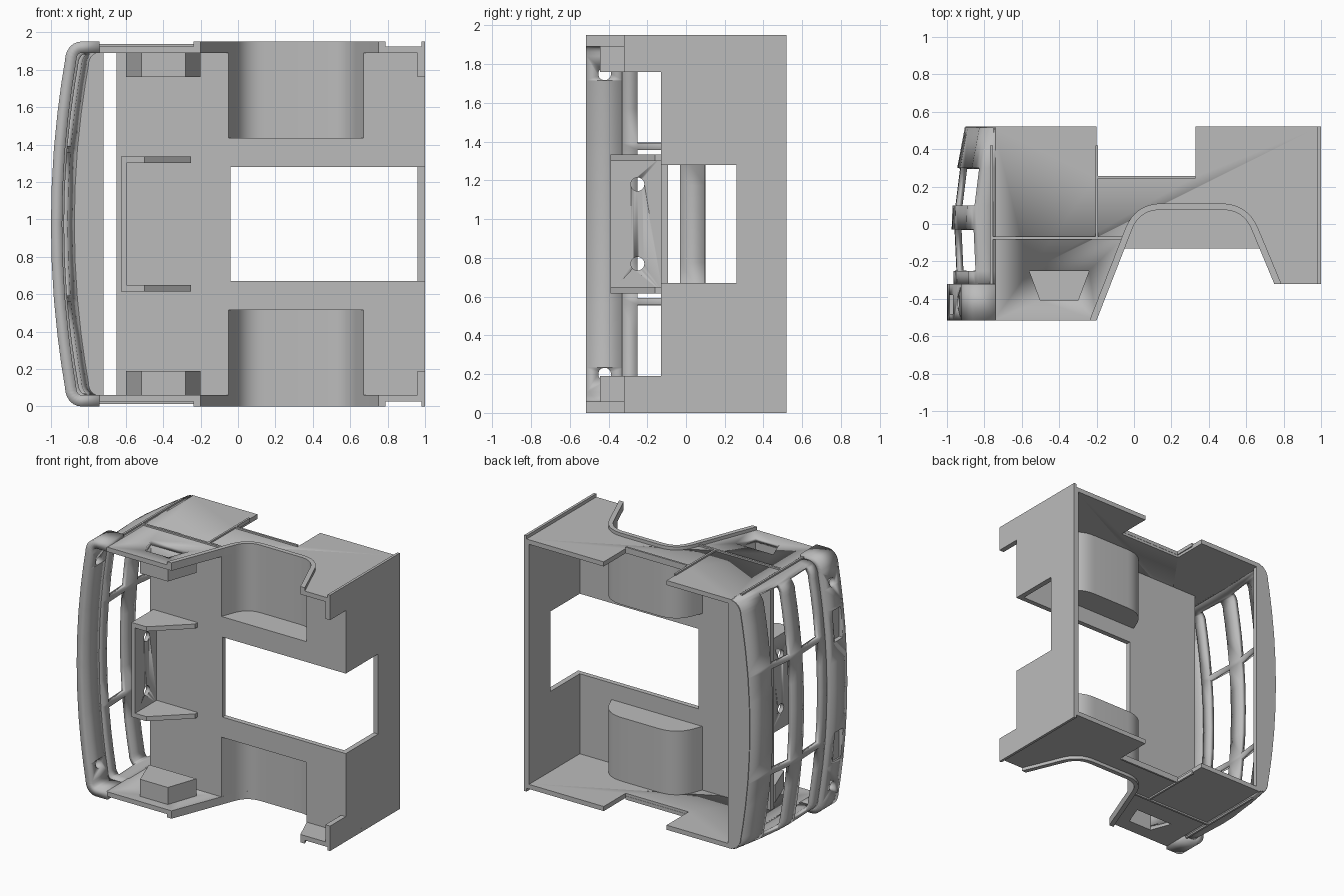
import bpy, bmesh, math
from mathutils import Vector

MID = 0.975  # mirror plane height

cube = bpy.data.objects.get("Cube")
if cube:
    bpy.data.objects.remove(cube, do_unlink=True)

grey = bpy.data.materials.new("plain grey")
grey.use_nodes = True
grey.diffuse_color = (0.5, 0.5, 0.5, 1)
grey.node_tree.nodes["Principled BSDF"].inputs["Base Color"].default_value = (0.5, 0.5, 0.5, 1)


def activate(ob):
    bpy.ops.object.select_all(action='DESELECT')
    ob.select_set(True)
    bpy.context.view_layer.objects.active = ob


def finish(name, bm):
    mesh = bpy.data.meshes.new(name)
    bm.to_mesh(mesh)
    bm.free()
    ob = bpy.data.objects.new(name, mesh)
    bpy.context.collection.objects.link(ob)
    mesh.materials.append(grey)
    activate(ob)
    bpy.ops.object.shade_smooth_by_angle(angle=math.radians(30))
    return ob


def prism(name, axis, pts, lo, hi, both=False):
    """Extrude an outline along an axis, optionally repeated on the other side."""
    place = {'x': lambda a, b, c: (c, a, b),
             'y': lambda a, b, c: (a, c, b),
             'z': lambda a, b, c: (a, b, c)}[axis]
    bm = bmesh.new()
    for flip in ([False, True] if both else [False]):
        rings = []
        for c in (lo, hi):
            cos = [Vector(place(a, b, c)) for a, b in pts]
            if flip:
                for co in cos:
                    co.z = 2 * MID - co.z
            rings.append([bm.verts.new(co) for co in cos])
        bm.faces.new(rings[0])
        bm.faces.new(rings[1])
        n = len(pts)
        for i in range(n):
            j = (i + 1) % n
            bm.faces.new((rings[0][i], rings[0][j], rings[1][j], rings[1][i]))
    bmesh.ops.recalc_face_normals(bm, faces=bm.faces)
    return finish(name, bm)


def rect(a0, a1, b0, b1):
    return [(a0, b0), (a1, b0), (a1, b1), (a0, b1)]


def circle(a, b, r, n=24):
    return [(a + r * math.cos(2 * math.pi * i / n), b + r * math.sin(2 * math.pi * i / n))
            for i in range(n)]


def symmetric(pts):
    return pts + [(a, 2 * MID - b) for a, b in reversed(pts)]


def cut(ob, cutter):
    mod = ob.modifiers.new("cut", 'BOOLEAN')
    mod.object, mod.solver = cutter, 'EXACT'
    activate(ob)
    bpy.ops.object.modifier_apply(modifier=mod.name)
    bpy.data.objects.remove(cutter, do_unlink=True)


# Wheel arch outline, offset outwards
def arch(off, y_left, y_right):
    top = 0.075 + off
    left = Vector((-0.2 + (y_left + 0.515) / 2.57 - 1.075 * off, y_left))
    right = Vector((0.75 - (y_right + 0.32) / 2.4 + 1.083 * off, y_right))
    c1 = Vector((0.03 - 0.685 * off, top))
    c2 = Vector((0.585 + 0.67 * off, top))
    pts = [left]
    for a, c, b in ((left, c1, c2), (c1, c2, right)):
        p = c + (a - c).normalized() * (0.11 + off)
        q = c + (b - c).normalized() * (0.11 + off)
        for i in range(9):
            t = i / 8
            pts.append(p * (1 - t) ** 2 + c * 2 * t * (1 - t) + q * t * t)
    pts.append(right)
    return [tuple(p) for p in pts]


# Bowed front outline with rounded corners, in x and z
SPANS = [0, 0.2, 0.385, 0.42, 0.6, 0.75]
CORNER = 6


def bow(xc, h):
    a = h - 0.1
    half = [(xc + 0.075 * (t / a) ** 2, t) for t in SPANS]
    for i in range(CORNER + 1):
        th = math.pi / 2 * i / CORNER
        half.append((xc + 0.075 + 0.085 * (1 - math.cos(th)), a + 0.1 * math.sin(th)))
    half.append((-0.74, h))
    return [(x, MID - t) for x, t in reversed(half[1:])] + [(x, MID + t) for x, t in half]


def front_shell(name, rows, thick, open_rows=()):
    bm = bmesh.new()
    grid = [[bm.verts.new((x, y, z)) for x, z in bow(xc, h)] for y, xc, h in rows]
    count = len(grid[0])
    centre = count // 2
    for i in range(len(rows) - 1):
        for j in range(count - 1):
            k = j - centre if j >= centre else centre - 1 - j
            if i in open_rows and k != 2 and k < len(SPANS) + CORNER - 2:
                continue
            bm.faces.new((grid[i][j], grid[i + 1][j], grid[i + 1][j + 1], grid[i][j + 1]))
    ob = finish(name, bm)
    mod = ob.modifiers.new("thickness", 'SOLIDIFY')
    mod.thickness, mod.offset, mod.use_even_offset = thick, -1, True
    activate(ob)
    bpy.ops.object.modifier_apply(modifier=mod.name)
    return ob


# Front face with two rows of openings
front_shell("front_face", [(0.515, -0.905, 0.95), (0.3, -0.945, 0.95), (0.1, -0.97, 0.95),
                           (-0.03, -0.975, 0.95), (-0.25, -0.965, 0.95), (-0.33, -0.965, 0.95)],
            0.035, (1, 3))

# Bumper with round lamp holes and shallow recesses
bumper = front_shell("bumper", [(-0.32, -1.0, MID), (-0.515, -1.0, MID)], 0.06)
cut(bumper, prism("lamp_cutter", 'x', circle(-0.42, 1.75, 0.033), -1.1, -0.8, True))
cut(bumper, prism("recess_cutter", 'x', rect(-0.48, -0.38, 1.32, 1.55), -1.1, -0.955, True))

# Roof strip behind the front face
roof = [(x + 0.004, z) for x, z in bow(-0.905, 0.945)]
roof = [(-0.72, roof[0][1])] + roof[1:-1] + [(-0.72, roof[-1][1])]
prism("roof_strip", 'y', roof, 0.485, 0.52)

# Side panels with stepped top edge and wheel arch
outline = [(-0.75, 0.52), (-0.2, 0.52), (-0.2, 0.255), (0.33, 0.255), (0.33, 0.52), (0.99, 0.52),
           (0.99, -0.32)] + arch(0, -0.515, -0.32)[::-1] + [(-0.75, -0.515)]
panels = prism("side_panels", 'z', outline, 1.89, 1.925, True)
step = [(-0.56, -0.25), (-0.24, -0.25), (-0.3, -0.41), (-0.5, -0.41)]
cut(panels, prism("step_cutter", 'z', step, 1.8, 2.0, True))

# Step pockets on the inside of the panels
pocket = prism("step_pockets", 'z', [(-0.6, -0.215), (-0.2, -0.215), (-0.28, -0.445),
                                     (-0.515, -0.445)], 1.76, 1.9, True)
cut(pocket, prism("pocket_cutter", 'z', step, 1.79, 2.0, True))

# Raised arch trim
prism("arch_trim", 'z', arch(0, -0.515, -0.32) + arch(0.035, -0.515, -0.32)[::-1],
      1.89, 1.95, True)

# Raised door seams
for name, box in (("front_door_seam", rect(-0.77, -0.755, -0.32, 0.42)),
                  ("rear_door_seam", rect(-0.207, -0.192, -0.07, 0.42)),
                  ("lower_door_seam", rect(-0.76, -0.065, -0.082, -0.066)),
                  ("sill_seam", rect(-0.2, 0.33, 0.242, 0.257))):
    prism(name, 'z', box, 1.91, 1.937, True)

# Wheel wells
prism("wheel_well_sides", 'z', arch(0, -0.13, -0.13) + arch(0.035, -0.13, -0.13)[::-1],
      1.405, 1.9, True)
prism("wheel_well_ends", 'z', arch(0.01, -0.13, -0.13), 1.405, 1.435, True)

# Floor with engine opening and wheel cutouts
prism("floor", 'y', symmetric([(-0.65, 1.9), (-0.05, 1.9), (-0.05, 1.43), (0.67, 1.43),
                               (0.67, 1.9), (0.97, 1.9), (0.97, 1.28), (-0.04, 1.28)]),
      -0.13, -0.092)

# Back wall with central notch and lower corner tabs
prism("back_wall", 'x', symmetric([(0.52, 1.925), (-0.32, 1.925), (-0.32, 1.76), (-0.13, 1.76),
                                   (-0.13, 1.28), (0.26, 1.28)]), 0.96, 1.0)
prism("back_lip", 'z', rect(0.98, 1.0, -0.32, 0.52), 1.92, 1.95, True)

# Mounting bracket under the floor
plate = prism("bracket_plate", 'x', rect(-0.39, -0.12, 0.62, 1.33), -0.625, -0.595)
cut(plate, prism("bolt_cutter", 'x', circle(-0.25, 1.18, 0.035), -0.7, -0.5, True))
prism("bracket_gussets", 'z', [(-0.625, -0.12), (-0.625, -0.39), (-0.5, -0.39),
                               (-0.25, -0.16), (-0.25, -0.12)], 1.3, 1.335, True)
